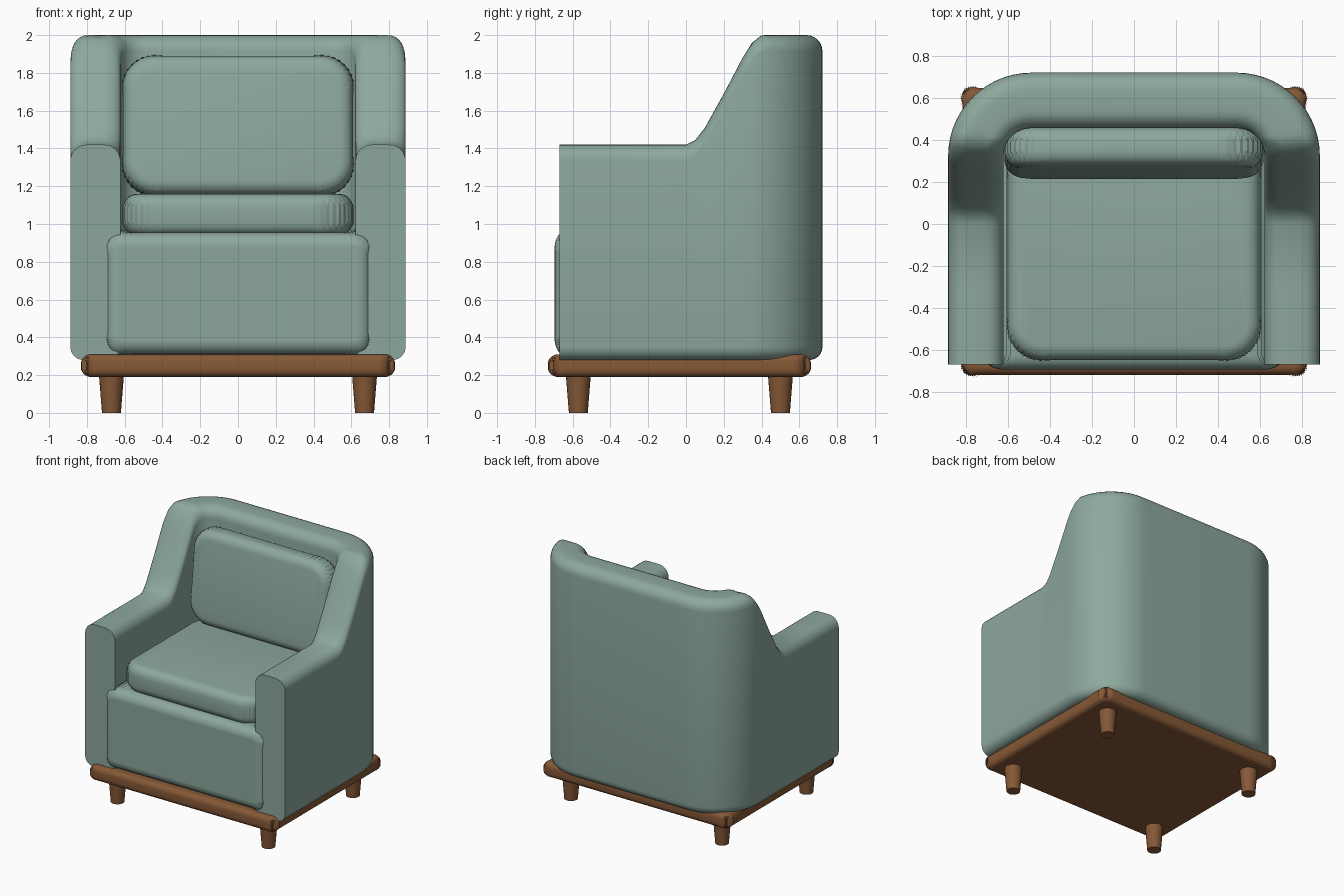
import bpy, bmesh, math
from mathutils import Vector, Matrix

if "Cube" in bpy.data.objects:
    bpy.data.objects.remove(bpy.data.objects["Cube"])


def material(name, rgb):
    m = bpy.data.materials.new(name)
    m.diffuse_color = (*rgb, 1)
    m.use_nodes = True
    m.node_tree.nodes["Principled BSDF"].inputs["Base Color"].default_value = m.diffuse_color
    return m


fabric = material("sage fabric", (0.265, 0.39, 0.335))
wood = material("brown wood", (0.235, 0.098, 0.037))


def finish(bm, name, mat, angle=40):
    bmesh.ops.recalc_face_normals(bm, faces=bm.faces)
    me = bpy.data.meshes.new(name)
    bm.to_mesh(me)
    bm.free()
    ob = bpy.data.objects.new(name, me)
    bpy.context.collection.objects.link(ob)
    me.materials.append(mat)
    bpy.ops.object.select_all(action='DESELECT')
    ob.select_set(True)
    bpy.context.view_layer.objects.active = ob
    bpy.ops.object.shade_smooth_by_angle(angle=math.radians(angle))
    return ob


def soft_box(name, mat, lo, hi, axis, corner, rim, tilt=0):
    """Box with its four corners along one axis rounded, then its rims rounded."""
    lo, hi = Vector(lo), Vector(hi)
    size, mid = hi - lo, (lo + hi) / 2
    bm = bmesh.new()
    bmesh.ops.create_cube(bm, size=1)
    bmesh.ops.scale(bm, vec=size, verts=bm.verts)
    along = [e for e in bm.edges
             if abs(e.verts[0].co[axis] - e.verts[1].co[axis]) > 1e-4]
    bmesh.ops.bevel(bm, geom=along, offset=corner, segments=8, profile=0.5, affect='EDGES')
    half = size[axis] / 2
    rims = [e for e in bm.edges
            if all(abs(abs(v.co[axis]) - half) < 1e-4 for v in e.verts)]
    bmesh.ops.bevel(bm, geom=rims, offset=rim, segments=6, profile=0.5, affect='EDGES')
    bmesh.ops.transform(bm, matrix=Matrix.Translation(mid) @ Matrix.Rotation(tilt, 4, 'X'),
                        verts=bm.verts)
    return finish(bm, name, mat)


# Wraparound shell: rounded section swept along a U, top rising towards the back
HALF, R_TOP, R_BOT, FLOOR = 0.1325, 0.085, 0.07, 0.28
CX, CY, RAD = 0.49, 0.325, 0.265


def top_height(y):
    keys = [(0, 1.42), (0.05, 1.445), (0.1, 1.51), (0.2, 1.69),
            (0.3, 1.88), (0.35, 1.96), (0.4, 2.0)]
    if y <= 0:
        return 1.42
    for (a, p), (b, q) in zip(keys, keys[1:]):
        if y < b:
            return p + (q - p) * (y - a) / (b - a)
    return 2.0


section = []  # (sideways offset, distance from edge, is_top)
for side, top, start in ((1, 0, -90), (1, 1, 0), (-1, 1, 90), (-1, 0, 180)):
    r = R_TOP if top else R_BOT
    for i in range(7):
        a = math.radians(start + 15 * i)
        section.append((side * (HALF - r) + r * math.cos(a), r - r * abs(math.sin(a)), top))

path = [((CX + RAD, y), (1, 0)) for y in [-0.67, -0.3] + [0.025 * i for i in range(13)]]
for i in range(15):
    a = math.pi / 2 * i / 14
    n = (math.cos(a), math.sin(a))
    path.append(((CX + RAD * n[0], CY + RAD * n[1]), n))
path += [((-x, y), (-nx, ny)) for (x, y), (nx, ny) in reversed(path)]

bm = bmesh.new()
rings = []
for (x, y), (nx, ny) in path:
    ring = []
    for off, d, top in section:
        py = y + ny * off
        ring.append(bm.verts.new((x + nx * off, py, top_height(py) - d if top else FLOOR + d)))
    rings.append(ring)
count = len(section)
for a, b in zip(rings, rings[1:]):
    for i in range(count):
        j = (i + 1) % count
        bm.faces.new((a[i], a[j], b[j], b[i]))
bm.faces.new(rings[0])
bm.faces.new(rings[-1])
finish(bm, "arms_and_back_shell", fabric)

# Upholstered seat base and loose cushions
soft_box("seat_base", fabric, (-0.705, -0.695, 0.31), (0.705, 0.5, 0.955), 1, 0.08, 0.07)
soft_box("seat_cushion", fabric, (-0.605, -0.65, 0.94), (0.605, 0.42, 1.16), 2, 0.17, 0.07)
soft_box("back_cushion", fabric, (-0.61, 0.245, 1.15), (0.61, 0.43, 1.89), 1, 0.17, 0.07,
         tilt=math.radians(-6))

# Wooden plinth
soft_box("plinth", wood, (-0.82, -0.72, 0.19), (0.82, 0.65, 0.31), 2, 0.05, 0.04)

# Tapered legs
for sx, side in ((-1, "left"), (1, "right")):
    for y, end in ((-0.57, "front"), (0.5, "back")):
        bm = bmesh.new()
        bmesh.ops.create_cone(bm, cap_ends=True, segments=24, radius1=0.05, radius2=0.066,
                              depth=0.2, matrix=Matrix.Translation((sx * 0.67, y, 0.1)))
        finish(bm, f"{end}_{side}_leg", wood)
